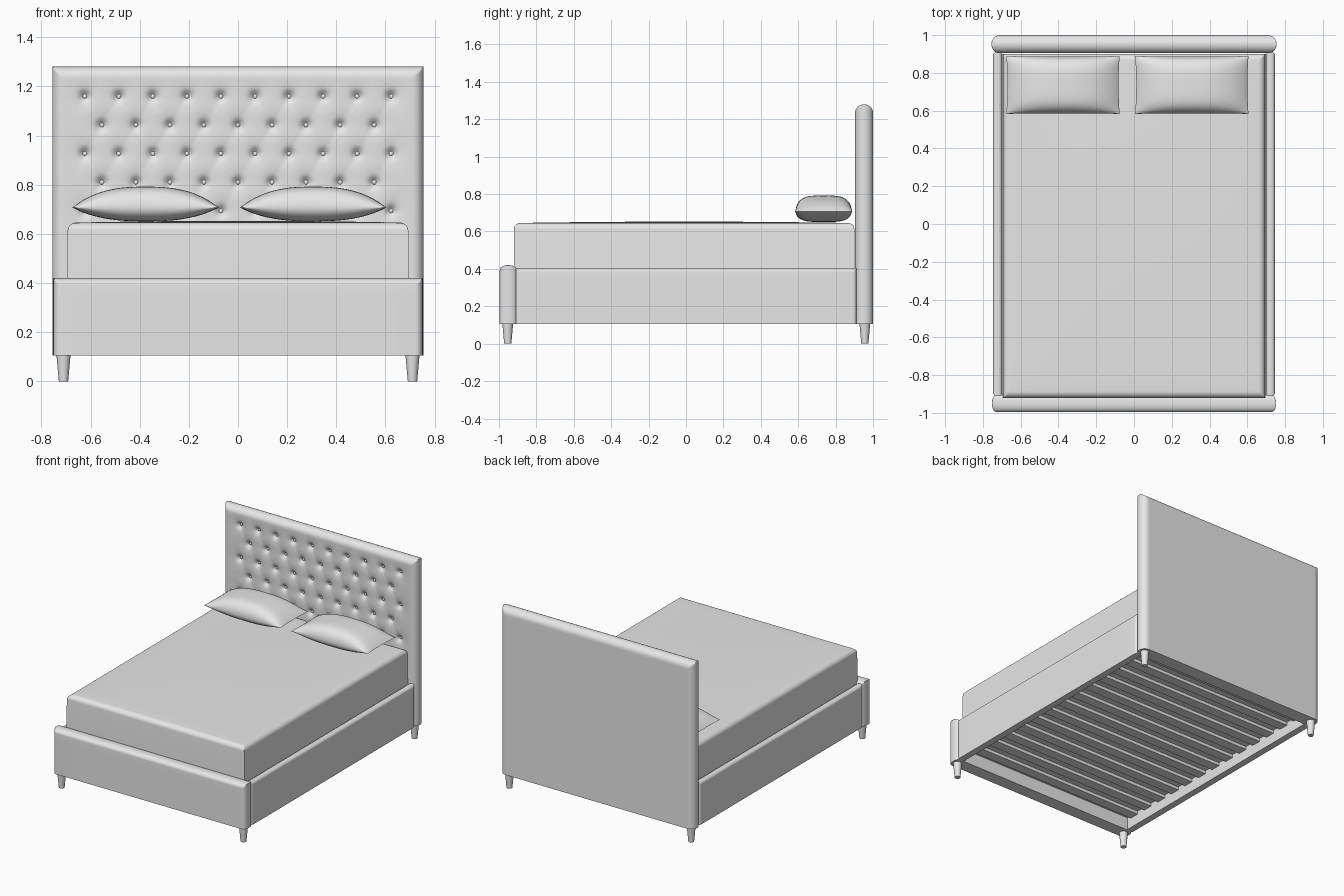
import bpy, bmesh, math

if "Cube" in bpy.data.objects:
    bpy.data.objects.remove(bpy.data.objects["Cube"])

fabric = bpy.data.materials.new("light grey")
fabric.diffuse_color = (0.8, 0.8, 0.8, 1)
fabric.use_nodes = True
fabric.node_tree.nodes["Principled BSDF"].inputs["Base Color"].default_value = fabric.diffuse_color


def finish(name, bm, angle=40):
    bmesh.ops.remove_doubles(bm, verts=bm.verts[:], dist=1e-5)
    bmesh.ops.recalc_face_normals(bm, faces=bm.faces[:])
    me = bpy.data.meshes.new(name)
    bm.to_mesh(me)
    bm.free()
    me.materials.append(fabric)
    me.shade_smooth()
    me.set_sharp_from_angle(angle=math.radians(angle))
    ob = bpy.data.objects.new(name, me)
    bpy.context.collection.objects.link(ob)
    return ob


def sheet(name, us, vs, front, back, angle=40):
    """Closed cushion made of two surfaces joined round their border."""
    bm = bmesh.new()
    grids = [[[bm.verts.new(f(u, v)) for v in vs] for u in us] for f in (front, back)]
    n, m = len(us), len(vs)
    for g in grids:
        for i in range(n - 1):
            for j in range(m - 1):
                bm.faces.new((g[i][j], g[i + 1][j], g[i + 1][j + 1], g[i][j + 1]))
    ring = ([(i, 0) for i in range(n)] + [(n - 1, j) for j in range(1, m)]
            + [(i, m - 1) for i in range(n - 2, -1, -1)] + [(0, j) for j in range(m - 2, 0, -1)])
    a, b = grids
    for (i, j), (k, l) in zip(ring, ring[1:] + ring[:1]):
        bm.faces.new((a[i][j], a[k][l], b[k][l], b[i][j]))
    return finish(name, bm, angle)


def samples(lo, hi, r, n, round_lo=True):
    """Positions from lo to hi, denser along the rounded edges."""
    edge = [r * (1 - math.cos(k * math.pi / 16)) for k in range(8)]
    start = lo + r if round_lo else lo
    mid = [start + (hi - r - start) * k / n for k in range(n + 1)]
    return ([lo + e for e in edge] if round_lo else []) + mid + [hi - e for e in reversed(edge)]


def panel(name, half_w, z0, z1, centre, t, r, p, nu, nv, dent=None, place=None):
    """Upholstered board with rounded sides and top and a flat bottom."""
    place = place or (lambda u, d, z: (u, centre + d, z))

    def thick(u, z):
        e = min(half_w - abs(u), z1 - z, r)
        return t * max(0, 1 - (1 - e / r) ** p) ** (1 / p)

    def front(u, z):
        h = thick(u, z)
        return place(u, -h + (dent(u, z) * h / t if dent else 0), z)

    return sheet(name, samples(-half_w, half_w, r, nu), samples(z0, z1, r, nv, False),
                 front, lambda u, z: place(u, thick(u, z), z))


# Headboard with button tufting
SX, SZ, Z0 = 0.1385, 0.1165, 1.043
buttons = []
for row in range(5):
    count = 10 if row % 2 == 0 else 9
    for k in range(count):
        buttons.append(((k - (count - 1) / 2) * SX, Z0 + SZ - row * SZ))


def tuft(x, z):
    d = min(math.hypot(x - bx, z - bz) for bx, bz in buttons)
    p, q = x / SX + (z - Z0) / (2 * SZ), x / SX - (z - Z0) / (2 * SZ)
    inside = max(0, min(1, (0.67 - abs(x)) / 0.05, (1.2 - z) / 0.05, (z - 0.65) / 0.05))
    crease = 1 - min(abs(math.sin(math.pi * p)), abs(math.sin(math.pi * q)))
    return (0.018 * math.exp(-(d / 0.018) ** 2) + 0.014 * math.exp(-d / 0.03)
            + 0.002 * inside * crease ** 4)


panel("headboard", 0.755, 0.105, 1.28, 0.952, 0.048, 0.045, 2, 150, 120, tuft)

# Tufting buttons
for bx, bz in buttons:
    bm = bmesh.new()
    bmesh.ops.create_uvsphere(bm, u_segments=12, v_segments=8, radius=0.01)
    for v in bm.verts:
        v.co = (v.co.x + bx, v.co.y * 0.6 + 0.931, v.co.z + bz)
    finish("headboard_button", bm)

# Footboard and side rails
panel("footboard", 0.752, 0.105, 0.42, -0.95, 0.046, 0.03, 2.3, 12, 6)
for s in (-1, 1):
    panel("side_rail", 0.912, 0.105, 0.405, 0, 0.024, 0.022, 2.3, 12, 6,
          place=lambda u, d, z, s=s: (s * (0.722 - d), u, z))


def box(name, x0, x1, y0, y1, z0, z1):
    bm = bmesh.new()
    bmesh.ops.create_cube(bm, size=1)
    for v in bm.verts:
        v.co = ((x0 + x1) / 2 + v.co.x * (x1 - x0), (y0 + y1) / 2 + v.co.y * (y1 - y0),
                (z0 + z1) / 2 + v.co.z * (z1 - z0))
    return finish(name, bm)


# Mattress: slightly tapered, rounded, gently crowned on top
SLAT = 0.175


def crown(x, y):
    fx, fy = abs(x) / 0.70, abs(y + 0.01) / 0.91
    e = min(0.70 - abs(x), 0.91 - abs(y + 0.01), 0.035)
    edge = math.sqrt(max(0, 1 - (1 - e / 0.035) ** 2))
    return (x * 0.99, y, 0.613 + 0.032 * edge + 0.008 * (1 - fx ** 2) * (1 - fy ** 2))


def under(x, y):
    return (x, y, SLAT + 0.022)


sheet("mattress", samples(-0.70, 0.70, 0.035, 20),
      [y - 0.01 for y in samples(-0.91, 0.91, 0.035, 24)], crown, under)


# Pillows: pointed ends, full sides, flattened underneath
def pillow(cx, cy):
    def side(height):
        def f(u, v):
            h = (1 - abs(u) ** 2.6) ** 0.9 * math.sqrt(max(0, 1 - v ** 4))
            x = cx + 0.30 * u * (1 - 0.02 * (1 - v * v))
            y = cy + 0.153 * v * (1 - 0.02 * (1 - u * u))
            return (x, y, 0.707 + height * h)
        return f
    us = [math.sin(math.pi / 2 * (k / 20 - 1)) for k in range(41)]
    sheet("pillow", us, us, side(0.085), side(-0.056), 60)


pillow(-0.376, 0.736)
pillow(0.306, 0.736)

# Slats under the mattress
for k in range(13):
    y = -0.83 + k * 1.66 / 12
    box("slat", -0.705, 0.705, y - 0.035, y + 0.035, SLAT, SLAT + 0.023)

# Tapered round legs
for x in (-0.71, 0.71):
    for y in (-0.953, 0.956):
        bm = bmesh.new()
        bmesh.ops.create_cone(bm, cap_ends=True, segments=24, radius1=0.019,
                              radius2=0.029, depth=0.11)
        for v in bm.verts:
            v.co = (v.co.x + x, v.co.y + y, v.co.z + 0.055)
        finish("leg", bm)
